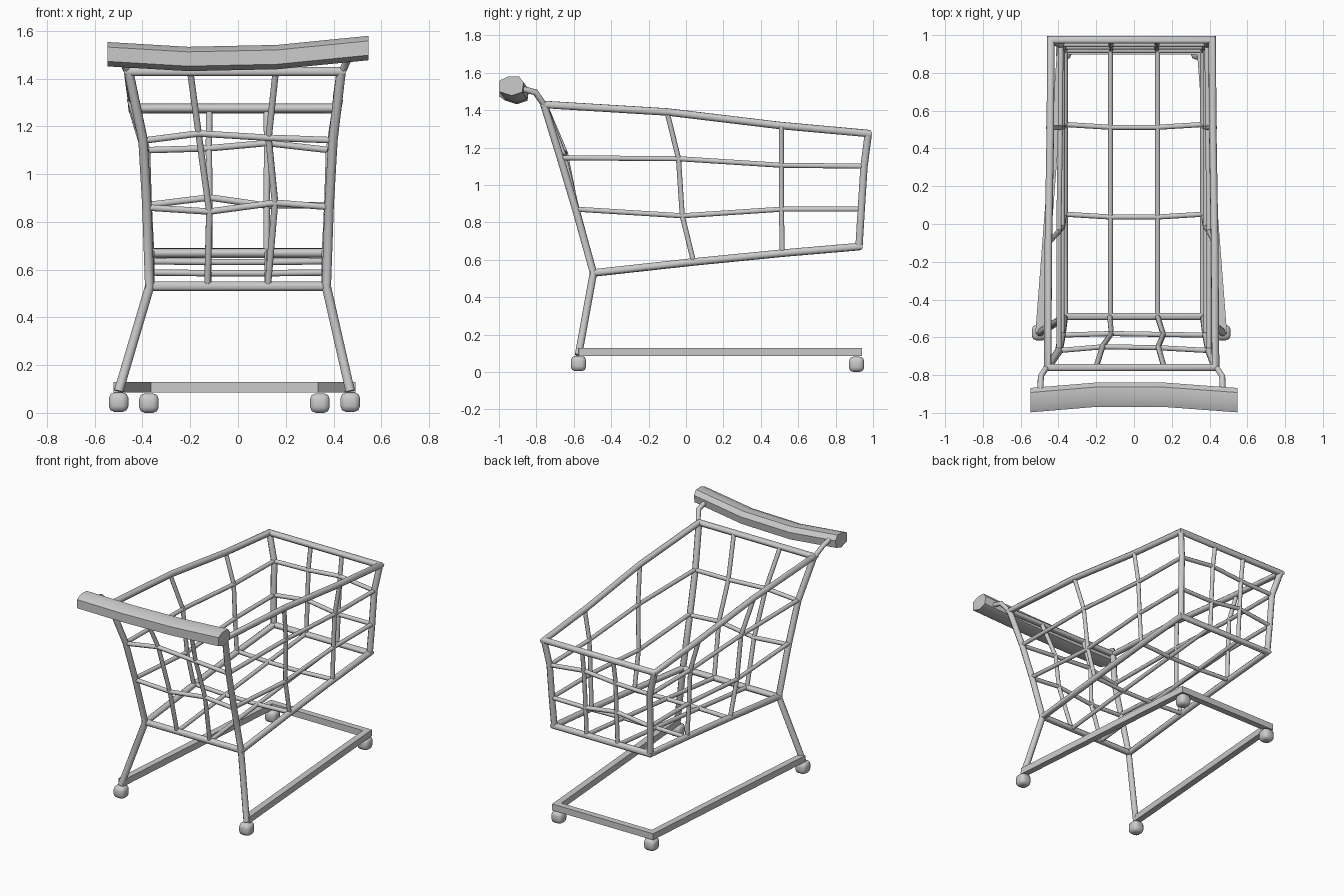
import bpy, bmesh, math
from mathutils import Vector

if "Cube" in bpy.data.objects:
    bpy.data.objects.remove(bpy.data.objects["Cube"])


def circle(r, n=8):
    return [(r * math.cos(math.tau * (i + .5) / n), r * math.sin(math.tau * (i + .5) / n)) for i in range(n)]


def finish(name, bm, angle):
    bmesh.ops.recalc_face_normals(bm, faces=bm.faces)
    me = bpy.data.meshes.new(name)
    bm.to_mesh(me)
    bm.free()
    ob = bpy.data.objects.new(name, me)
    bpy.context.collection.objects.link(ob)
    bpy.ops.object.select_all(action='DESELECT')
    ob.select_set(True)
    bpy.context.view_layer.objects.active = ob
    bpy.ops.object.shade_smooth_by_angle(angle=math.radians(angle))
    return ob


def sweep(name, path, profile, closed=False, angle=50, fixed=False):
    """Sweep a profile along a polyline with mitred corners (fixed = profile stays in the yz plane)."""
    P = [Vector(p) for p in path]
    n = len(P)
    bm = bmesh.new()
    rings = []
    ring = None
    for i, p in enumerate(P):
        d_in = (p - P[i - 1]).normalized() if (i or closed) else (P[1] - p).normalized()
        d_out = (P[(i + 1) % n] - p).normalized() if (i < n - 1 or closed) else d_in
        nrm = (d_in + d_out).normalized()
        if fixed:
            ring = [p + Vector((0, u, v)) for u, v in profile]
        else:
            if ring is None:
                up = Vector((0, 0, 1)) if abs(d_in.z) < .8 else Vector((0, 1, 0))
                side = d_in.cross(up).normalized()
                up = side.cross(d_in)
                ring = [p + side * u + up * v for u, v in profile]
            ring = [q + d_in * ((p - q).dot(nrm) / d_in.dot(nrm)) for q in ring]
        rings.append([bm.verts.new(q) for q in ring])
    m = len(profile)
    for i in range(n if closed else n - 1):
        a, b = rings[i], rings[(i + 1) % n]
        for j in range(m):
            bm.faces.new((a[j], a[(j + 1) % m], b[(j + 1) % m], b[j]))
    if not closed:
        bm.faces.new(rings[0])
        bm.faces.new(rings[-1])
    return finish(name, bm, angle)


thick, thin = circle(.021), circle(.0145)

# Side outlines (y, z) of the basket rims, and half widths
top = [(-.76, 1.43, .445), (-.1, 1.39, .44), (.5, 1.318, .43), (.975, 1.275, .427)]
low = [(-.49, .53, .37), (.04, .588, .37), (.515, .635, .37), (.925, .67, .37)]


def rim(rows, dx):
    return [(dx - x, y, z) for y, z, x in rows] + [(dx + x, y, z) for y, z, x in reversed(rows)]


sweep("basket_top_rim", rim(top, -.013), thick, closed=True)
sweep("basket_bottom_rim", rim(low, 0), thick, closed=True)

for s, tag in ((-1, "left"), (1, "right")):
    tx = s * .44 - .013
    # Rear leg continuing up as the basket corner post
    sweep(f"{tag}_leg_and_post", [(s * .485 - .015, -.575, .09), (s * .37, -.495, .53), (s * .382, -.59, .87),
                                  (s * .398, -.672, 1.145), (s * .445 - .013, -.76, 1.43)], thick)
    sweep(f"{tag}_far_post", [(s * .37, .925, .67), (s * .38, .937, .87),
                              (s * .387, .952, 1.1), (s * .427 - .013, .975, 1.275)], thick)
    # Bracket carrying the handle
    sweep(f"{tag}_handle_bracket", [(s * .45 - .013, -.76, 1.43), (s * .48 - .013, -.805, 1.495),
                                    (s * .483 - .013, -.9, 1.52)], circle(.016))
    # Side wires
    sweep(f"{tag}_side_wire_upper", [(s * .398, -.665, 1.145), (s * .398, -.04, 1.14),
                                     (s * .39, .51, 1.105), (s * .387, .95, 1.1)], thin)
    sweep(f"{tag}_side_wire_lower", [(s * .382, -.585, .87), (s * .38, -.02, .835),
                                     (s * .38, .51, .87), (s * .38, .935, .87)], thin)
    sweep(f"{tag}_side_upright_1", [(tx, -.1, 1.385), (s * .398, -.04, 1.14),
                                    (s * .38, -.02, .835), (s * .37, .04, .59)], thin)
    sweep(f"{tag}_side_upright_2", [(tx, .51, 1.315), (s * .39, .51, 1.105),
                                    (s * .38, .51, .87), (s * .37, .515, .637)], thin)
    # Floor wire running lengthwise
    sweep(f"{tag}_floor_wire", [(s * .125, -.49, .53), (s * .125, .04, .585),
                                (s * .125, .515, .632), (s * .125, .925, .67)], thin)
    # Far end upright
    sweep(f"{tag}_far_upright", [(s * .12, .925, .67), (s * .12, .937, .88),
                                 (s * .122, .952, 1.12), (s * .12, .975, 1.275)], thin)

# Floor cross wires
for i, (y, z, x) in enumerate(low[1:3]):
    sweep(f"floor_cross_wire_{i + 1}", [(-x, y + .012, z), (-.125, y - .003, z - .003),
                                        (.125, y - .003, z - .003), (x, y + .012, z)], thin)

# Handle end panel wires, slightly bent
sweep("near_upright_left", [(-.2, -.755, 1.43), (-.165, -.645, 1.17), (-.12, -.58, .84), (-.128, -.49, .53)], thin)
sweep("near_upright_right", [(.158, -.755, 1.43), (.128, -.65, 1.15), (.155, -.585, .88), (.125, -.49, .53)], thin)
sweep("near_wire_upper", [(-.398, -.67, 1.14), (-.165, -.65, 1.17), (.128, -.655, 1.152), (.398, -.67, 1.142)], thin)
sweep("near_wire_lower", [(-.382, -.588, .86), (-.12, -.58, .843), (.155, -.585, .88), (.382, -.588, .862)], thin)

# Far end panel wires
sweep("far_wire_upper", [(-.387, .95, 1.1), (-.122, .95, 1.108), (.122, .95, 1.13), (.387, .95, 1.1)], thin)
sweep("far_wire_lower", [(-.38, .937, .87), (-.12, .937, .902), (.12, .937, .868), (.38, .937, .87)], thin)

# Handle
grip = [(-.065, .03), (-.02, .051), (.04, .051), (.064, .02), (.056, -.032), (0, -.051), (-.065, -.03)]
sweep("handle", [(-.547, -.932, 1.502), (-.21, -.904, 1.482), (.165, -.904, 1.49), (.547, -.932, 1.528)],
      grip, fixed=True, angle=40)

# Base frame
b = .022
sweep("base_frame", [(-.5, -.575, .107), (-.385, .92, .107), (.355, .92, .107), (.47, -.575, .107)],
      [(-b, -b), (b, -b), (b, b), (-b, b)], angle=30)

# Wheels
for s in (-1, 1):
    for x, y, tag in ((.485, -.575, "near"), (.358, .912, "far")):
        bm = bmesh.new()
        bmesh.ops.create_cube(bm, size=.082)
        bmesh.ops.bevel(bm, geom=bm.edges[:], offset=.024, segments=2, profile=.5, affect='EDGES')
        ob = finish(f"{'left' if s < 0 else 'right'}_{tag}_wheel", bm, 60)
        ob.location = (s * x - .015, y, .046 if tag == "far" else .05)
        ob.location.z -= .005
